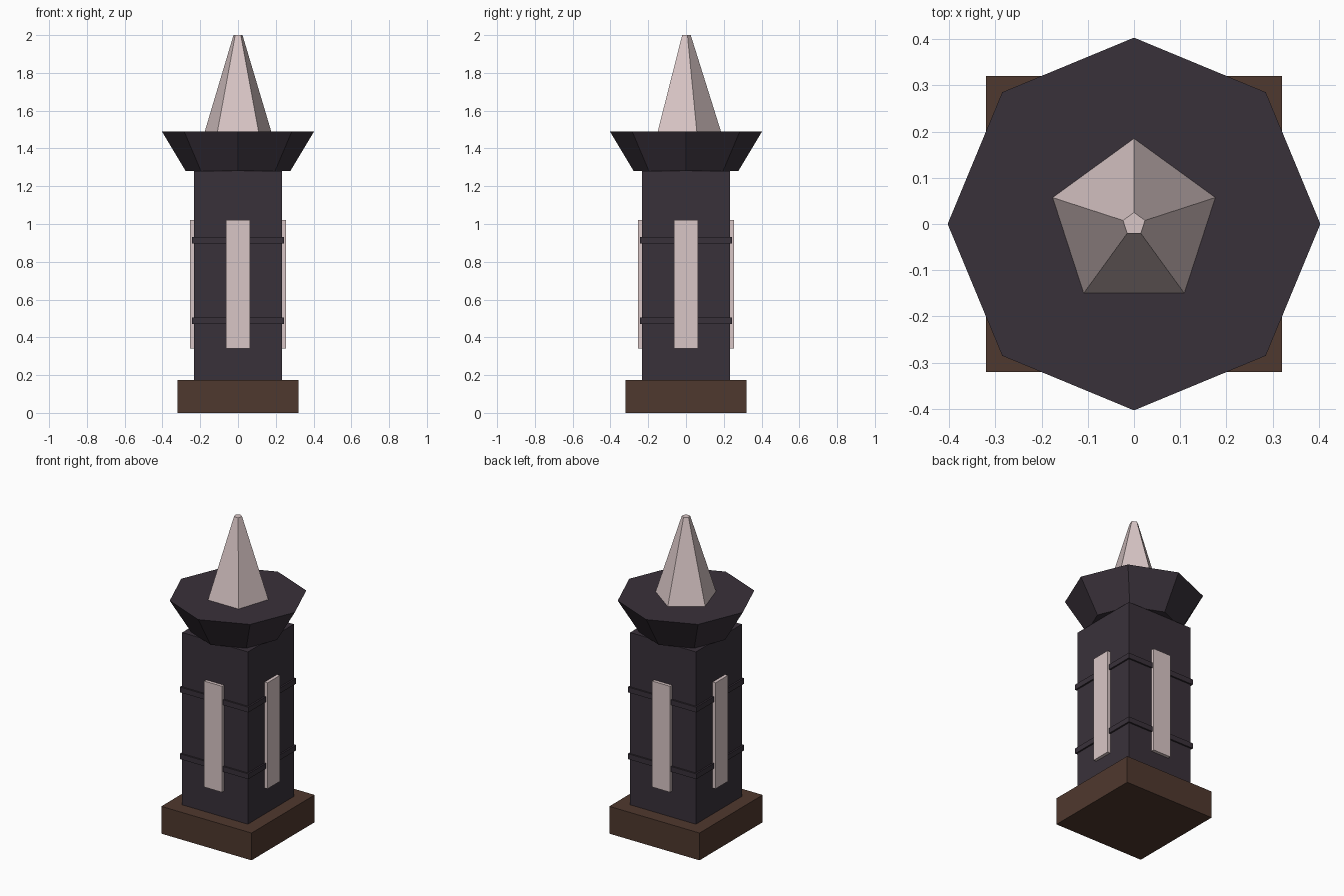
import bpy
import math

if "Cube" in bpy.data.objects:
    bpy.data.objects.remove(bpy.data.objects["Cube"])


def material(name, rgb):
    # sRGB 0-255 to linear
    lin = [((c / 255 + 0.055) / 1.055) ** 2.4 for c in rgb]
    m = bpy.data.materials.new(name)
    m.diffuse_color = (*lin, 1)
    m.use_nodes = True
    m.node_tree.nodes["Principled BSDF"].inputs["Base Color"].default_value = m.diffuse_color
    return m


STONE = material("dark_stone", (57, 49, 58))
WOOD = material("brown_base", (79, 56, 46))
PALE = material("pale_pink", (217, 198, 198))


def finish(name, mat):
    ob = bpy.context.object
    ob.name = name
    ob.data.materials.append(mat)
    return ob


def box(name, mat, half_x, half_y, z0, z1, x=0, y=0):
    bpy.ops.mesh.primitive_cube_add(size=1, location=(x, y, (z0 + z1) / 2))
    ob = finish(name, mat)
    ob.scale = (half_x * 2, half_y * 2, z1 - z0)
    bpy.ops.object.transform_apply(location=False, rotation=False, scale=True)
    return ob


def frustum(name, mat, sides, r0, r1, z0, z1):
    # first corner points along +y
    bpy.ops.mesh.primitive_cone_add(vertices=sides, radius1=r0, radius2=r1,
                                    depth=z1 - z0, location=(0, 0, (z0 + z1) / 2))
    return finish(name, mat)


# Plinth and square shaft
box("base", WOOD, 0.32, 0.32, 0, 0.175)
box("shaft", STONE, 0.233, 0.233, 0.175, 1.28)

# Two thin bands round the shaft
for name, z in (("lower_band", 0.487), ("upper_band", 0.915)):
    box(name, STONE, 0.243, 0.243, z - 0.017, z + 0.017)

# One tall pale panel on each side of the shaft
for i, side in enumerate(("front", "right", "back", "left")):
    a = math.radians(90 * i - 90)
    ob = box(side + "_panel", PALE, 0.02, 0.063, 0.342, 1.022,
             0.233 * math.cos(a), 0.233 * math.sin(a))
    ob.rotation_euler.z = a

# Flared octagonal capital and five-sided spire
frustum("capital", STONE, 8, 0.277, 0.403, 1.28, 1.49)
frustum("spire", PALE, 5, 0.185, 0.025, 1.49, 2.0)
